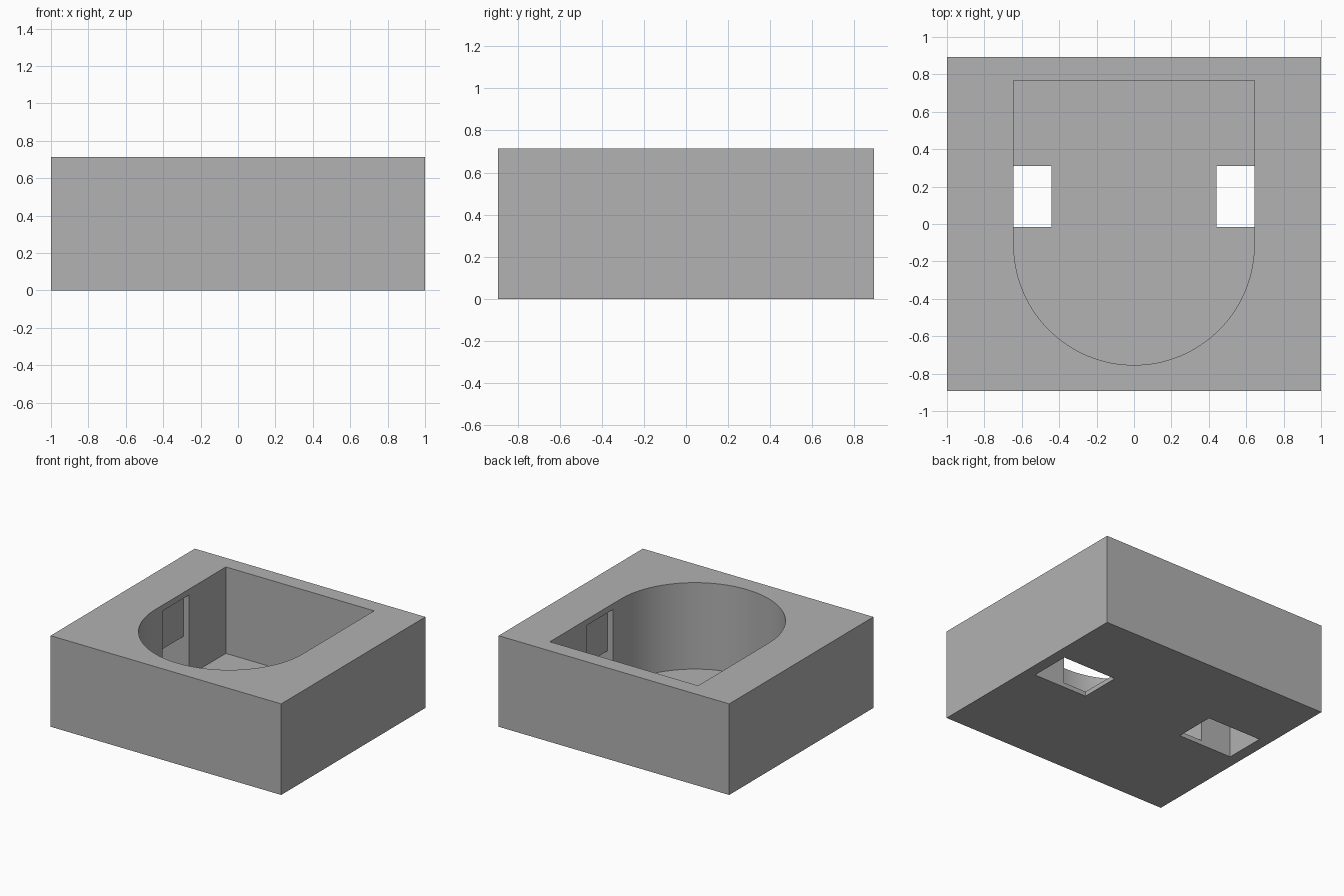
import bpy, bmesh, math
from mathutils import Vector

cube = bpy.data.objects.get("Cube")
if cube:
    bpy.data.objects.remove(cube, do_unlink=True)

grey = bpy.data.materials.new("plain grey")
grey.use_nodes = True
colour = (0.445, 0.445, 0.445, 1)
grey.diffuse_color = colour
grey.node_tree.nodes["Principled BSDF"].inputs["Base Color"].default_value = colour


def prism(name, outline, travel):
    """Extrude a closed outline of 3D points along a vector."""
    bm = bmesh.new()
    face = bm.faces.new([bm.verts.new(p) for p in outline])
    result = bmesh.ops.extrude_face_region(bm, geom=[face])
    moved = [g for g in result["geom"] if isinstance(g, bmesh.types.BMVert)]
    bmesh.ops.translate(bm, verts=moved, vec=Vector(travel))
    bmesh.ops.recalc_face_normals(bm, faces=bm.faces[:])
    mesh = bpy.data.meshes.new(name)
    bm.to_mesh(mesh)
    bm.free()
    mesh.materials.append(grey)
    obj = bpy.data.objects.new(name, mesh)
    bpy.context.collection.objects.link(obj)
    return obj


HEIGHT, FLOOR, HALF_DEPTH = 0.714, 0.036, 0.893
RADIUS, ARC_Y, POCKET_BACK = 0.643, -0.111, 0.768
SLOT_FRONT, SLOT_BACK = -0.015, 0.31

# Solid block
block = prism("block", [(-1, -HALF_DEPTH, 0), (1, -HALF_DEPTH, 0),
                        (1, HALF_DEPTH, 0), (-1, HALF_DEPTH, 0)], (0, 0, HEIGHT))

# Pocket: round at the front, square at the back
steps = 64
outline = [(RADIUS, POCKET_BACK, FLOOR), (-RADIUS, POCKET_BACK, FLOOR)]
for i in range(steps + 1):
    a = math.pi * (1 + i / steps)
    outline.append((RADIUS * math.cos(a), ARC_Y + RADIUS * math.sin(a), FLOOR))
cutters = [prism("pocket_cutter", outline, (0, 0, 1))]

# Stepped side slots: shallow above, deep below, open through the floor
step_profile = [(0.44, -0.1), (0.91, -0.1), (0.91, 0.33),
                (0.692, 0.33), (0.692, 0.668), (0.44, 0.668)]
for side, name in ((1, "left_slot_cutter"), (-1, "right_slot_cutter")):
    points = [(side * x, SLOT_FRONT, z) for x, z in step_profile]
    cutters.append(prism(name, points, (0, SLOT_BACK - SLOT_FRONT, 0)))

# Carve the block
bpy.ops.object.select_all(action='DESELECT')
bpy.context.view_layer.objects.active = block
block.select_set(True)
for cutter in cutters:
    cutter.hide_render = True
    mod = block.modifiers.new(cutter.name, 'BOOLEAN')
    mod.operation = 'DIFFERENCE'
    mod.solver = 'EXACT'
    mod.object = cutter
    bpy.ops.object.modifier_apply(modifier=mod.name)
for cutter in cutters:
    bpy.data.objects.remove(cutter, do_unlink=True)

bpy.ops.object.shade_smooth_by_angle(angle=math.radians(30))
